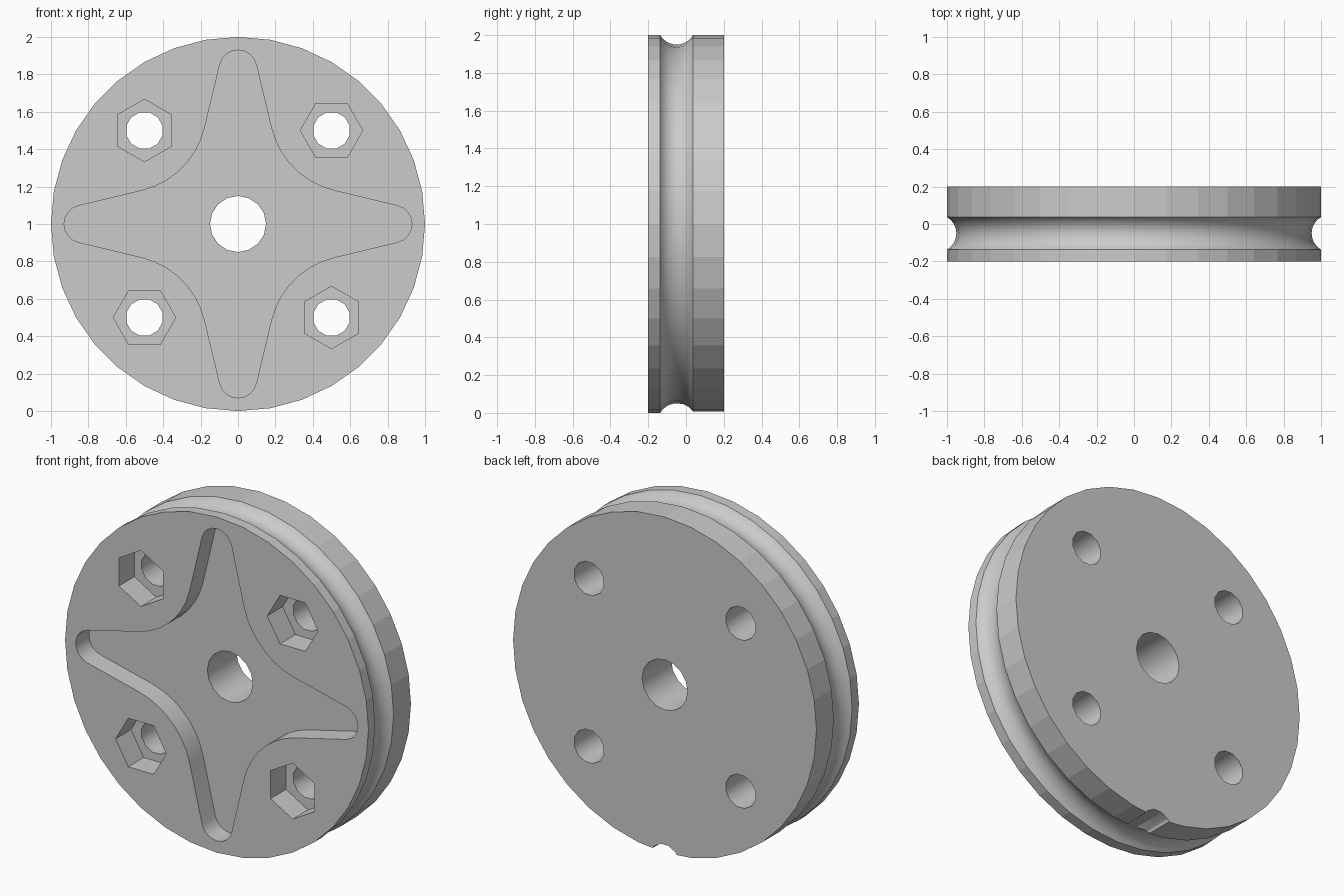
import bpy, bmesh, math
from math import sin, cos, radians
from mathutils import Vector, Matrix

if "Cube" in bpy.data.objects:
    bpy.data.objects.remove(bpy.data.objects["Cube"])

FRONT, BACK = -0.2, 0.2

grey = bpy.data.materials.new("plain grey")
grey.use_nodes = True
colour = (0.6, 0.6, 0.6, 1)
grey.diffuse_color = colour
grey.node_tree.nodes["Principled BSDF"].inputs["Base Color"].default_value = colour


def add_object(name, bm):
    bmesh.ops.recalc_face_normals(bm, faces=bm.faces)
    mesh = bpy.data.meshes.new(name)
    bm.to_mesh(mesh)
    bm.free()
    mesh.materials.append(grey)
    obj = bpy.data.objects.new(name, mesh)
    bpy.context.collection.objects.link(obj)
    return obj


def prism(name, outline, y0, y1):
    """Closed x-z outline extruded along y."""
    bm = bmesh.new()
    face = bm.faces.new([bm.verts.new((x, y0, z)) for x, z in outline])
    ext = bmesh.ops.extrude_face_region(bm, geom=[face])["geom"]
    bmesh.ops.translate(bm, vec=(0, y1 - y0, 0),
                        verts=[v for v in ext if isinstance(v, bmesh.types.BMVert)])
    return add_object(name, bm)


def arc(cx, cz, r, start, end, steps):
    angles = [radians(start + (end - start) * i / steps) for i in range(steps + 1)]
    return [(cx + r * cos(a), cz + r * sin(a)) for a in angles]


def ring(cx, cz, r, sides, turn=0):
    return arc(cx, cz, r, turn, turn + 360, sides)[:-1]


# Grooved wheel, lathed around the y axis
groove = [(r, y) for r, y in arc(1.05, -0.05, 0.1, 240, 120, 12)]
profile = [(0, FRONT), (1, FRONT)] + groove + [(1, BACK), (0, BACK)]
bm = bmesh.new()
verts = [bm.verts.new((r, y, 1)) for r, y in profile]
edges = [bm.edges.new(pair) for pair in zip(verts, verts[1:])]
bmesh.ops.spin(bm, geom=verts + edges, cent=(0, 0, 1), axis=(0, 1, 0),
               angle=math.tau, steps=36)
bmesh.ops.remove_doubles(bm, verts=bm.verts, dist=0.0001)
bmesh.ops.dissolve_limit(bm, angle_limit=0.001, verts=bm.verts, edges=bm.edges)
wheel = add_object("grooved_wheel", bm)

# Four-armed star recess: round arm tips joined by hollow curves
quarter = arc(0, 0.83, 0.1, 90, 14, 4) + arc(0.62, 0.62, 0.454, 194, 256, 7)
star = []
for k in range(4):
    turn = Matrix.Rotation(-k * math.pi / 2, 2)
    half = quarter + [(z, x) for x, z in reversed(quarter[1:5])]
    star += [tuple(turn @ Vector(p) + Vector((0, 1))) for p in half]
cutters = [prism("star_cutter", star, FRONT - 0.1, FRONT + 0.125)]

# Axle hole and cord notch through the rear flange
cutters.append(prism("axle_cutter", ring(0, 1, 0.15, 16), -0.3, 0.3))
cutters.append(prism("notch_cutter", ring(0, -0.05, 0.1, 12, 15), -0.05, 0.3))

# Bolt holes with hexagonal nut pockets
for sx in (-1, 1):
    for sz in (-1, 1):
        x, z = 0.5 * sx, 1 + 0.5 * sz
        cutters.append(prism("bolt_cutter", ring(x, z, 0.1, 12, 15), -0.3, 0.3))
        turn = 0 if sx == sz else 30
        if sx != sz:
            turn = 90
        cutters.append(prism("nut_cutter", ring(x, z, 0.167, 6, turn),
                             FRONT - 0.1, FRONT + 0.145))

# Cut everything out of the wheel
bpy.context.view_layer.objects.active = wheel
wheel.select_set(True)
for cutter in cutters:
    mod = wheel.modifiers.new("cut", "BOOLEAN")
    mod.operation, mod.solver, mod.object = "DIFFERENCE", "EXACT", cutter
    bpy.ops.object.modifier_apply(modifier=mod.name)
    bpy.data.objects.remove(cutter)

# Smooth curves, crisp edges, faceted flange rims
bpy.ops.object.shade_smooth_by_angle(angle=radians(32))
for face in wheel.data.polygons:
    c = face.center
    if abs(face.normal.y) < 0.01 and math.hypot(c.x, c.z - 1) > 0.97:
        face.use_smooth = False
